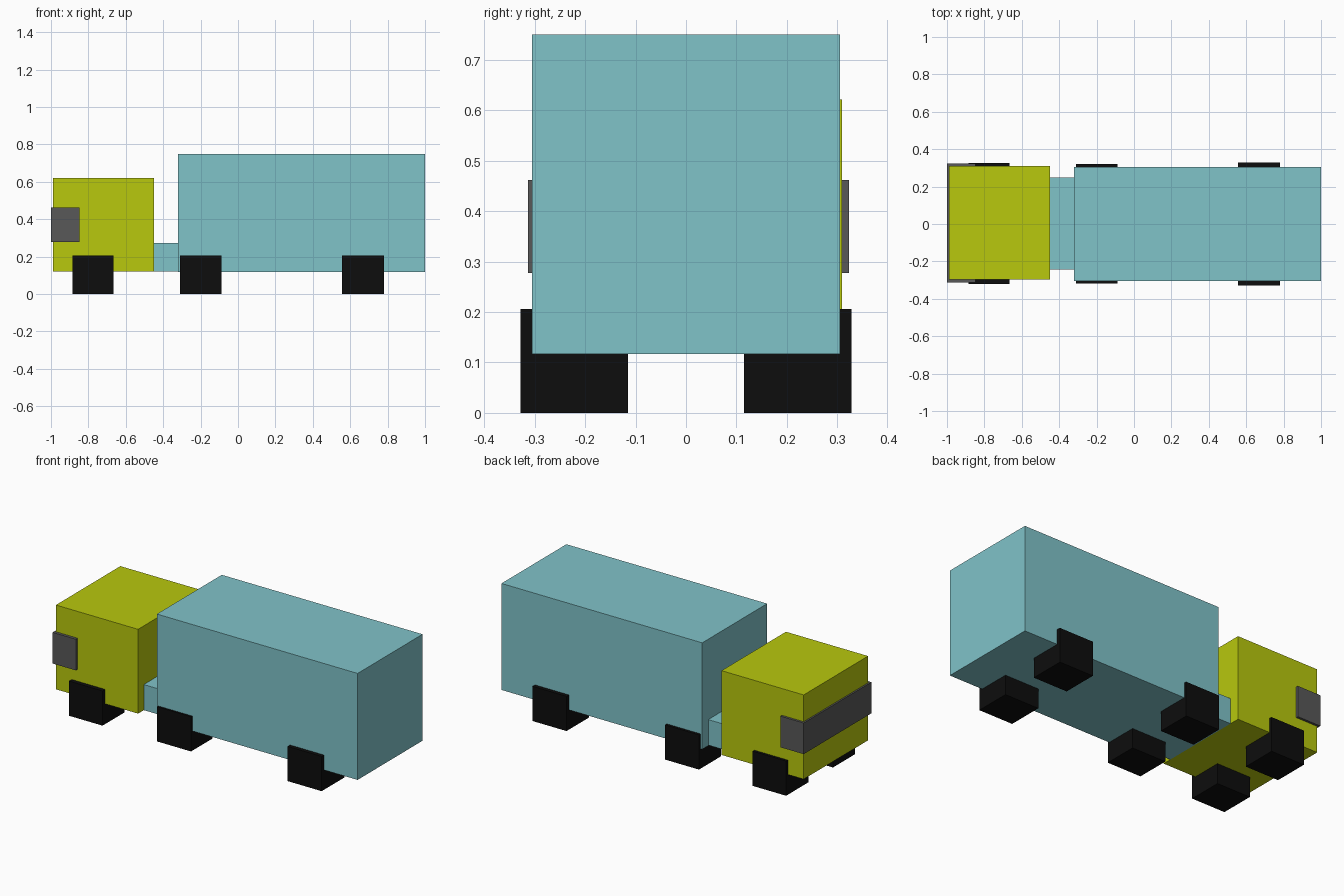
import bpy

if "Cube" in bpy.data.objects:
    bpy.data.objects.remove(bpy.data.objects["Cube"])


def material(name, rgb):
    m = bpy.data.materials.new(name)
    m.diffuse_color = (*rgb, 1.0)
    m.use_nodes = True
    m.node_tree.nodes["Principled BSDF"].inputs["Base Color"].default_value = m.diffuse_color
    return m


def box(name, x, y, z, mat):
    """Box spanning the (min, max) ranges on each axis."""
    bpy.ops.mesh.primitive_cube_add(
        size=1, location=[(a + b) / 2 for a, b in (x, y, z)])
    ob = bpy.context.object
    ob.name = name
    ob.scale = [b - a for a, b in (x, y, z)]
    bpy.ops.object.transform_apply(location=False, rotation=False, scale=True)
    ob.data.materials.append(mat)
    return ob


yellow = material("cab_yellow", (0.48, 0.58, 0.004))
teal = material("cargo_teal", (0.216, 0.546, 0.584))
glass = material("window_grey", (0.098, 0.098, 0.098))
black = material("tyre_black", (0.004, 0.004, 0.004))

# Cargo body and the hitch joining it to the cab
box("cargo_box", (-0.32, 1.0), (-0.305, 0.305), (0.117, 0.75), teal)
box("hitch", (-0.45, -0.32), (-0.242, 0.248), (0.12, 0.272), teal)

# Cab with wraparound windscreen band
box("cab", (-0.99, -0.45), (-0.296, 0.309), (0.12, 0.621), yellow)
box("windscreen", (-1.0, -0.847), (-0.313, 0.323), (0.277, 0.462), glass)

# Three axles of blocky wheels: x range, right outer y, left outer y
axles = {
    "front": ((-0.886, -0.666), -0.321, 0.325),
    "middle": ((-0.31, -0.087), -0.317, 0.321),
    "rear": ((0.556, 0.78), -0.328, 0.328),
}
for name, (xs, y_right, y_left) in axles.items():
    box(f"{name}_wheel_right", xs, (y_right, -0.115), (0, 0.206), black)
    box(f"{name}_wheel_left", xs, (0.115, y_left), (0, 0.206), black)
